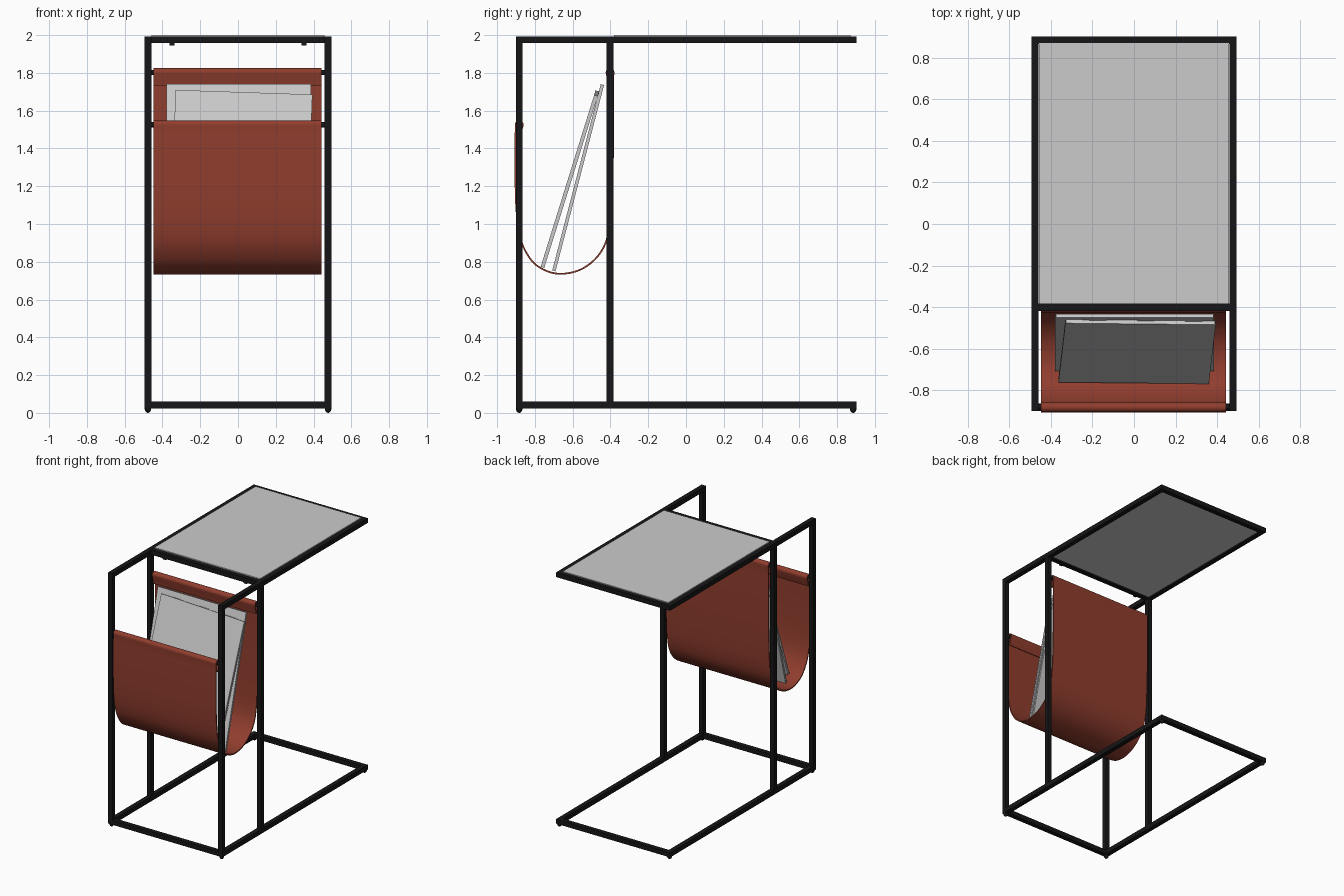
import bpy, bmesh
from math import cos, sin, radians, atan2
from mathutils import Vector, Matrix

if "Cube" in bpy.data.objects:
    bpy.data.objects.remove(bpy.data.objects["Cube"])


def material(name, rgb):
    m = bpy.data.materials.new(name)
    m.diffuse_color = (*rgb, 1)
    m.use_nodes = True
    m.node_tree.nodes["Principled BSDF"].inputs["Base Color"].default_value = m.diffuse_color
    return m


BLACK = material("black_metal", (0.008, 0.008, 0.009))
LEATHER = material("brown_leather", (0.28, 0.047, 0.027))


def finish(name, bm, mat=None, smooth=False):
    me = bpy.data.meshes.new(name)
    bmesh.ops.recalc_face_normals(bm, faces=bm.faces)
    bm.to_mesh(me)
    bm.free()
    ob = bpy.data.objects.new(name, me)
    bpy.context.collection.objects.link(ob)
    if mat:
        me.materials.append(mat)
    if smooth:
        shade(ob)
    return ob


def shade(ob):
    bpy.ops.object.select_all(action='DESELECT')
    ob.select_set(True)
    bpy.context.view_layer.objects.active = ob
    bpy.ops.object.shade_smooth_by_angle(angle=radians(40))


def box(name, lo, hi, mat=None, matrix=None):
    lo, hi = Vector(lo), Vector(hi)
    bm = bmesh.new()
    bmesh.ops.create_cube(bm, size=1)
    bmesh.ops.scale(bm, vec=hi - lo, verts=bm.verts)
    bmesh.ops.translate(bm, vec=(lo + hi) / 2, verts=bm.verts)
    if matrix:
        bm.transform(matrix)
    return finish(name, bm, mat)


# Square-tube frame
T = 0.018                      # half tube width
X, YF, YM, YB = 0.477, -0.883, -0.402, 0.885
ZB, ZT = 0.042, 1.975


def tube(name, a, b):
    h = Vector((T, T, T))
    box(name, Vector(a) - h, Vector(b) + h, BLACK)


for side, s in (("left", -1), ("right", 1)):
    x = s * X
    tube(f"{side}_base_rail", (x, YF, ZB), (x, YB, ZB))
    tube(f"{side}_top_rail", (x, YF, ZT), (x, YB, ZT))
    tube(f"{side}_front_post", (x, YF, ZB), (x, YF, ZT))
    tube(f"{side}_middle_post", (x, YM, ZB), (x, YM, ZT))
    # Rounded feet under the four corners
    for end, y in (("front", YF), ("back", YB)):
        bm = bmesh.new()
        bmesh.ops.create_uvsphere(bm, u_segments=20, v_segments=12, radius=0.018)
        bm.transform(Matrix.Translation((x, y, 0.026)) @ Matrix.Diagonal((1, 1, 1.44, 1)))
        finish(f"{side}_{end}_foot", bm, BLACK, True)
    # Small tabs under the top crossbar
    box(f"{side}_top_tab", (s * 0.35 - 0.013, YM - 0.012, 1.945),
        (s * 0.35 + 0.013, YM + 0.012, 1.96), BLACK)

for name, y, z in (("front_base_bar", YF, ZB), ("back_base_bar", YB, ZB),
                   ("middle_top_bar", YM, ZT), ("back_top_bar", YB, ZT)):
    tube(name, (-X + 2 * T, y, z), (X - 2 * T, y, z))

# Table top panel
box("table_top", (-0.458, -0.382, 1.967), (0.458, 0.872, 2.0))

# Rods carrying the sling
ROD_F, ROD_B = (YF, 1.525), (YM, 1.802)
for name, (y, z) in (("front_rod", ROD_F), ("back_rod", ROD_B)):
    bm = bmesh.new()
    bmesh.ops.create_cone(bm, cap_ends=True, segments=20, radius1=0.014,
                          radius2=0.014, depth=2 * X)
    bm.transform(Matrix.Translation((0, y, z)) @ Matrix.Rotation(radians(90), 4, 'Y'))
    finish(name, bm, BLACK, True)


# Leather sling: one ribbon wrapped over both rods, with short inner flaps
def arc(c, r, a0, a1, n=10):
    return [(c[0] + r * cos(radians(a0 + (a1 - a0) * i / n)),
             c[1] + r * sin(radians(a0 + (a1 - a0) * i / n))) for i in range(n + 1)]


def spline(pts, n=5):
    p = [Vector(q) for q in pts]
    p = [2 * p[0] - p[1]] + p + [2 * p[-1] - p[-2]]
    out = []
    for a, b, c, d in zip(p, p[1:], p[2:], p[3:]):
        for i in range(n):
            t = i / n
            out.append(0.5 * (2 * b + (c - a) * t + (2 * a - 5 * b + 4 * c - d) * t * t
                              + (3 * b - a - 3 * c + d) * t ** 3))
    return out + [p[-2]]


hang = [(-0.903, 1.46), (-0.903, 1.25), (-0.898, 1.08), (-0.883, 0.95), (-0.852, 0.86),
        (-0.79, 0.78), (-0.69, 0.738), (-0.58, 0.75), (-0.49, 0.805), (-0.43, 0.89),
        (-0.403, 1.0), (-0.393, 1.15), (-0.386, 1.4), (-0.385, 1.62), (-0.386, 1.74)]
path = ([(-0.885, 1.455), (-0.876, 1.48)] + arc(ROD_F, 0.019, -20, 200)
        + spline(hang) + arc(ROD_B, 0.019, -20, 200)
        + [(-0.412, 1.765), (-0.407, 1.732)])
bm = bmesh.new()
rows = [[bm.verts.new((x, y, z)) for x in (-0.447, 0.443)] for y, z in path]
for a, b in zip(rows, rows[1:]):
    bm.faces.new((a[0], a[1], b[1], b[0]))
sling = finish("leather_sling", bm, LEATHER)
mod = sling.modifiers.new("thickness", 'SOLIDIFY')
mod.thickness, mod.offset = 0.009, 0
bpy.context.view_layer.objects.active = sling
bpy.ops.object.modifier_apply(modifier=mod.name)
shade(sling)


# Magazines leaning against the back of the sling
def magazine(name, bottom, top, x, width, thick, roll):
    dy, dz = top[0] - bottom[0], top[1] - bottom[1]
    h = Vector((dy, dz)).length
    m = (Matrix.Translation((x, (top[0] + bottom[0]) / 2, (top[1] + bottom[1]) / 2))
         @ Matrix.Rotation(-atan2(dy, dz), 4, 'X') @ Matrix.Rotation(roll, 4, 'Y'))
    w, t, c = width / 2, thick / 2, 0.003
    box(name + "_front_cover", (-w, -t, -h / 2), (w, -t + c, h / 2), None, m)
    box(name + "_back_cover", (-w, t - c, -h / 2), (w, t, h / 2), None, m)
    box(name + "_pages", (-w + 0.003, -t + c, -h / 2 + 0.003),
        (w - 0.003, t - c, h / 2 - 0.003), None, m)


magazine("rear_magazine", (-0.7, 0.75), (-0.442, 1.74), 0.003, 0.765, 0.018, 0)
magazine("front_magazine", (-0.757, 0.78), (-0.472, 1.695), 0.015, 0.725, 0.02, 0.035)
